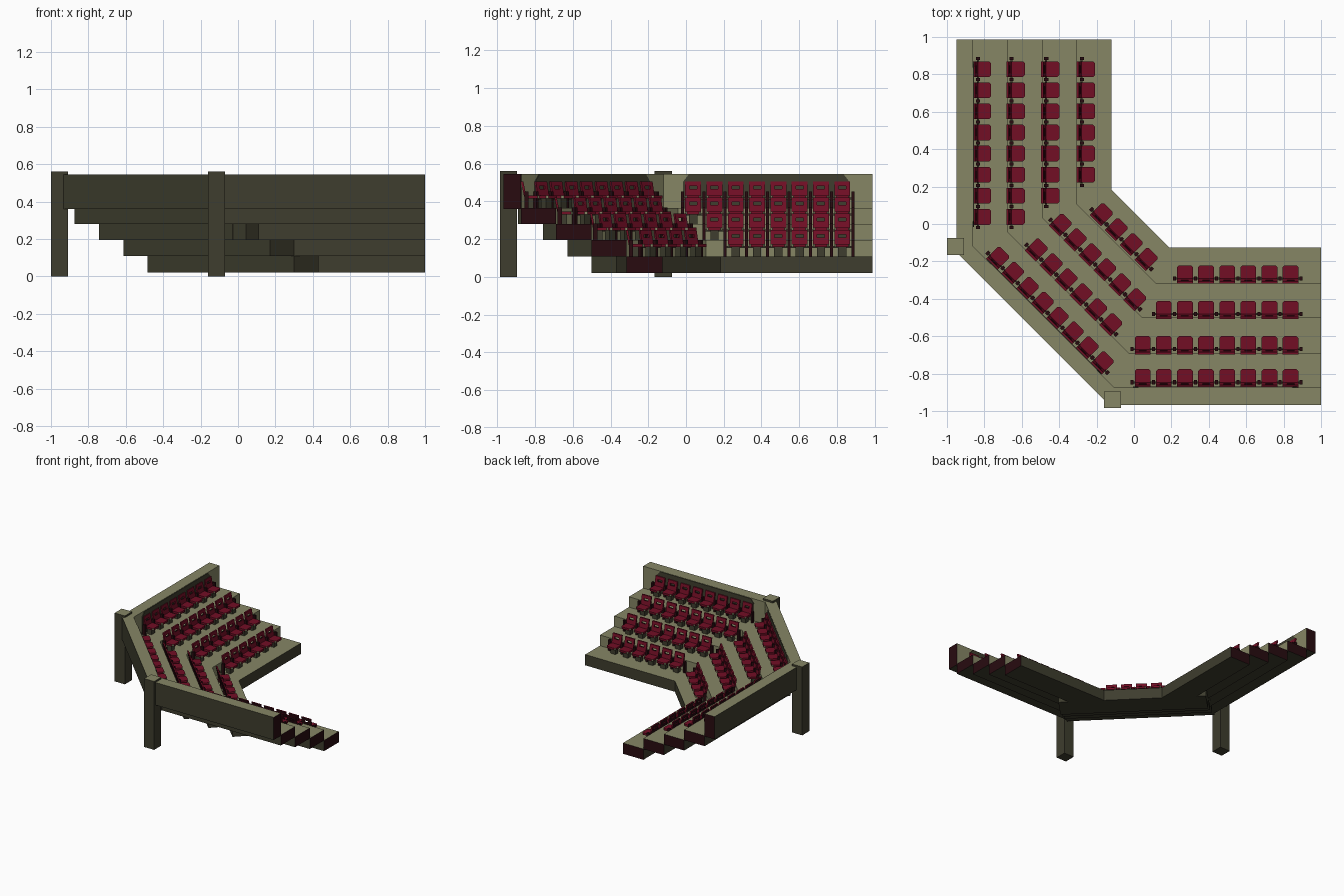
import bpy, bmesh, math
from mathutils import Vector, Matrix

if "Cube" in bpy.data.objects:
    bpy.data.objects.remove(bpy.data.objects["Cube"])


def material(name, rgb):
    m = bpy.data.materials.new(name)
    lin = [((c / 255 + 0.055) / 1.055) ** 2.4 if c > 10 else c / 255 / 12.92 for c in rgb]
    m.diffuse_color = (*lin, 1)
    m.use_nodes = True
    m.node_tree.nodes["Principled BSDF"].inputs["Base Color"].default_value = m.diffuse_color
    return m


PALE, DARK, MAROON, RED = 0, 1, 2, 3
MATS = [material("pale_olive", (134, 134, 101)),
        material("dark_olive", (62, 61, 46)),
        material("dark_maroon", (40, 11, 16)),
        material("seat_red", (114, 14, 37))]


def finish(bm, name, matrix=None):
    mesh = bpy.data.meshes.new(name)
    bm.to_mesh(mesh)
    bm.free()
    for m in MATS:
        mesh.materials.append(m)
    ob = bpy.data.objects.new(name, mesh)
    bpy.context.collection.objects.link(ob)
    if matrix:
        ob.matrix_world = matrix
    return ob


def slab(name, corners, z0, z1, front, end=None, front_mat=PALE):
    """Prism over a plan outline, coloured by the direction of its faces."""
    bm = bmesh.new()
    base = bm.faces.new([bm.verts.new((x, y, z0)) for x, y in corners])
    new = bmesh.ops.extrude_face_region(bm, geom=[base])["geom"]
    bmesh.ops.translate(bm, vec=(0, 0, z1 - z0),
                        verts=[g for g in new if isinstance(g, bmesh.types.BMVert)])
    bmesh.ops.recalc_face_normals(bm, faces=bm.faces)
    for f in bm.faces:
        n = f.normal
        f.material_index = DARK
        if n.z > 0.9:
            f.material_index = PALE
        elif front and n.dot(Vector(front).normalized()) > 0.9:
            f.material_index = front_mat
        elif end and n.dot(Vector(end)) > 0.9:
            f.material_index = MAROON
    return finish(bm, name)


def rect(x0, x1, y0, y1):
    return [(x0, y0), (x1, y0), (x1, y1), (x0, y1)]


# Stepped tiers and back walls: left wing, right wing, diagonal corner
XS = [-0.12, -0.305, -0.49, -0.675, -0.86, -0.95]
YS = [-0.125, -0.315, -0.5, -0.69, -0.875, -0.967]
SUMS = [0.063, -0.2, -0.457, -0.717, -0.98, -1.10]   # x + y of the diagonal edges
LEFT_START = [0.11, 0.035, -0.04, -0.12, -0.155]
RIGHT_START = [0.12, 0.045, -0.03, -0.105, -0.13]
Z0 = [0.02, 0.108, 0.195, 0.28, 0.36]
Z1 = [0.108, 0.195, 0.28, 0.365, 0.545]
Y_END = 0.987
H = 0.3925

for i in range(5):
    part = "back_wall" if i == 4 else f"tier_{i + 1}"
    fm = DARK if i == 0 else PALE
    slab("left_" + part, rect(XS[i + 1], XS[i], LEFT_START[i], Y_END),
         Z0[i], Z1[i], (1, 0, 0), (0, 1, 0), fm)
    slab("right_" + part, rect(RIGHT_START[i], 1, YS[i + 1], YS[i]),
         Z0[i], Z1[i], (0, 1, 0), (1, 0, 0), fm)
    bx, by = (SUMS[i + 1] + 0.015) / 2, (SUMS[i + 1] - 0.015) / 2
    d = (SUMS[i] - SUMS[i + 1]) / 2
    slab("corner_" + part,
         [(bx - H, by + H), (bx + H, by - H), (bx + H + d, by - H + d), (bx - H + d, by + H + d)],
         Z0[i], Z1[i], (1, 1, 0), None, fm)

# Square pillars at the two outer corners
slab("left_pillar", rect(-1, -0.908, -0.167, -0.075), 0, 0.56, None)
slab("right_pillar", rect(-0.16, -0.07, -0.985, -0.895), 0, 0.56, None)


def frame(x, y, z, angle):
    return Matrix.Translation((x, y, z)) @ Matrix.Rotation(math.radians(angle), 4, 'Z')


# Dark panels with clipped corners on the inside of the walls
def wall_panel(name, x, y, angle, half):
    bm = bmesh.new()
    outline = [(-half, 0), (half, 0), (half, 0.14), (half - 0.03, 0.178),
               (-half + 0.03, 0.178), (-half, 0.14)]
    f = bm.faces.new([bm.verts.new((0, v, z)) for v, z in outline])
    new = bmesh.ops.extrude_face_region(bm, geom=[f])["geom"]
    bmesh.ops.translate(bm, vec=(0.005, 0, 0),
                        verts=[g for g in new if isinstance(g, bmesh.types.BMVert)])
    bmesh.ops.recalc_face_normals(bm, faces=bm.faces)
    for f in bm.faces:
        f.material_index = DARK
    finish(bm, name, frame(x, y, 0.365, angle))


wall_panel("left_wall_panel", -0.86, 0.425, 0, 0.44)
wall_panel("right_wall_panel", 0.435, -0.875, 90, 0.44)
wall_panel("corner_wall_panel", -0.4825, -0.4975, 45, 0.43)


# Seat rows: seats face local +x and repeat along local y
def box(bm, x, y, z, mat, bevel=0.0, lean=0.0):
    size = (x[1] - x[0], y[1] - y[0], z[1] - z[0], 1)
    mid = ((x[0] + x[1]) / 2, (y[0] + y[1]) / 2, (z[0] + z[1]) / 2)
    vs = bmesh.ops.create_cube(bm, size=1,
                               matrix=Matrix.Translation(mid) @ Matrix.Diagonal(size))["verts"]
    for v in vs:
        v.co.x -= lean * (v.co.z - 0.06)
    for f in {f for v in vs for f in v.link_faces}:
        f.material_index = mat
        if lean and f.normal.x < -0.5 or lean and f.calc_center_median().x < mid[0] - lean * (mid[2] - 0.06) - 0.003:
            f.material_index = MAROON      # rear of the backrest
    if bevel:
        edges = {e for v in vs for e in v.link_edges
                 if abs(e.verts[0].co.z - e.verts[1].co.z) > 0.001}
        bmesh.ops.bevel(bm, geom=list(edges), offset=bevel, segments=1, affect='EDGES')


PITCH = 0.1129


def seat_row(name, x, y, z, angle, count):
    bm = bmesh.new()
    for k in range(count):
        c = (k - (count - 1) / 2) * PITCH
        box(bm, (-0.03, 0.046), (c - 0.042, c + 0.042), (0.05, 0.066), RED, 0.01)      # cushion
        box(bm, (-0.02, 0.015), (c - 0.022, c + 0.022), (0, 0.05), DARK)               # pedestal
        for z0, z1 in ((0.06, 0.1), (0.116, 0.14)):                                    # backrest
            box(bm, (-0.036, -0.024), (c - 0.042, c + 0.042), (z0, z1), RED, 0, 0.2)
        for s in (-1, 1):
            a, b = sorted((c + s * 0.042, c + s * 0.02))
            box(bm, (-0.036, -0.024), (a, b), (0.1, 0.116), RED, 0, 0.2)
    for k in range(count + 1):                                                         # stands
        c = (k - count / 2) * PITCH
        box(bm, (-0.035, -0.013), (c - 0.008, c + 0.008), (0, 0.088), MAROON)
    half = count * PITCH / 2
    box(bm, (-0.03, -0.02), (-half, half), (0.045, 0.055), DARK)                       # rail
    finish(bm, name, frame(x, y, z, angle))


COUNTS = [6, 7, 8, 8]
LEFT_X = [-0.255, -0.445, -0.63, -0.81]
RIGHT_Y = [-0.267, -0.457, -0.645, -0.822]
CORNER = [(-0.05, -0.065, 4), (-0.19, -0.2, 6), (-0.318, -0.333, 6), (-0.445, -0.458, 8)]
for i, n in enumerate(COUNTS):
    mid = 0.828 - (n - 1) * PITCH / 2
    seat_row(f"left_seat_row_{i + 1}", LEFT_X[i], mid, Z1[i], 0, n)
    seat_row(f"right_seat_row_{i + 1}", mid + 0.009, RIGHT_Y[i], Z1[i], 90, n)
    cx, cy, cn = CORNER[i]
    seat_row(f"corner_seat_row_{i + 1}", cx, cy, Z1[i], 45, cn)
